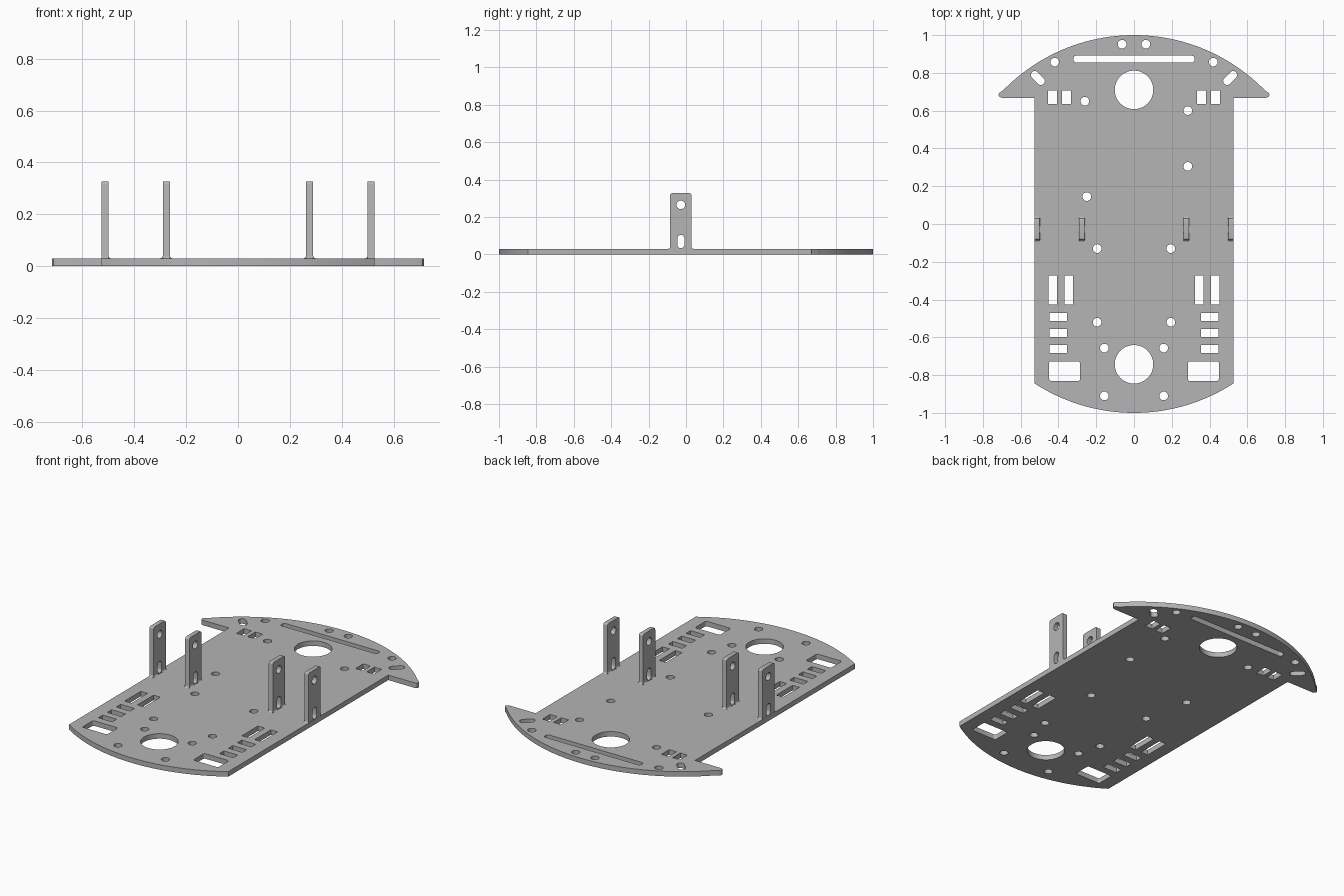
import bpy, bmesh
from math import sin, cos, pi, atan2, sqrt, radians
from mathutils import Matrix, Vector

old = bpy.data.objects.get("Cube")
if old:
    bpy.data.objects.remove(old, do_unlink=True)

T = 0.03     # plate thickness
R = 0.967    # radius of both end arcs
HALF = 0.527  # half width of the deck

grey = bpy.data.materials.new("plain grey")
grey.use_nodes = True
grey.diffuse_color = (0.46, 0.46, 0.46, 1)
grey.node_tree.nodes["Principled BSDF"].inputs["Base Color"].default_value = (0.46, 0.46, 0.46, 1)


def arc(cx, cy, r, a0, a1, n):
    return [(cx + r * cos(a0 + (a1 - a0) * i / n), cy + r * sin(a0 + (a1 - a0) * i / n))
            for i in range(n + 1)]


def circle(x, y, r, n=24):
    return arc(x, y, r, 0, 2 * pi, n)[:-1]


def rect(x0, x1, y0, y1, r=0.0):
    if not r:
        return [(x0, y0), (x1, y0), (x1, y1), (x0, y1)]
    pts = []
    corners = [(x1 - r, y1 - r), (x0 + r, y1 - r), (x0 + r, y0 + r), (x1 - r, y0 + r)]
    for i, (x, y) in enumerate(corners):
        pts += arc(x, y, r, i * pi / 2, (i + 1) * pi / 2, 5)
    return pts


def capsule(a, b, r):
    t = atan2(b[1] - a[1], b[0] - a[0])
    return arc(*b, r, t - pi / 2, t + pi / 2, 8) + arc(*a, r, t + pi / 2, t + 3 * pi / 2, 8)


def sheet(name, loops, thickness, matrix):
    """Fill the first loop, leave the others open, and give it thickness."""
    curve = bpy.data.curves.new(name, "CURVE")
    curve.dimensions = "2D"
    curve.fill_mode = "BOTH"
    curve.extrude = thickness / 2
    for loop in loops:
        s = curve.splines.new("POLY")
        s.points.add(len(loop) - 1)
        for p, (x, y) in zip(s.points, loop):
            p.co = (x, y, 0, 1)
        s.use_cyclic_u = True
    tmp = bpy.data.objects.new(name + "_outline", curve)
    bpy.context.collection.objects.link(tmp)
    dg = bpy.context.evaluated_depsgraph_get()
    mesh = bpy.data.meshes.new_from_object(tmp.evaluated_get(dg))
    bpy.data.objects.remove(tmp, do_unlink=True)
    bpy.data.curves.remove(curve)
    bm = bmesh.new()
    bm.from_mesh(mesh)
    bmesh.ops.remove_doubles(bm, verts=bm.verts, dist=0.0001)
    bmesh.ops.recalc_face_normals(bm, faces=bm.faces)
    bm.transform(matrix)
    bm.to_mesh(mesh)
    bm.free()
    mesh.materials.clear()
    mesh.materials.append(grey)
    mesh.shade_smooth()
    mesh.set_sharp_from_angle(angle=radians(30))
    ob = bpy.data.objects.new(name, mesh)
    bpy.context.collection.objects.link(ob)
    return ob


# Deck outline: wide arc with rounded wing tips, straight sides, shallow arc
tip = atan2(sqrt(R * R - 0.69 ** 2), 0.69)
rear = arc(0, 1 - R, R, tip, pi - tip, 64)
low = atan2(sqrt(R * R - HALF ** 2), HALF)
front = arc(0, R - 1, R, pi + low, 2 * pi - low, 48)
outline = ([(HALF, 0.668), (0.70, 0.668), (0.712, 0.673), (0.718, 0.684), (0.714, 0.693)]
           + rear
           + [(-0.714, 0.693), (-0.718, 0.684), (-0.712, 0.673), (-0.70, 0.668), (-HALF, 0.668)]
           + front)

# Round openings
holes = [circle(0, 0.71, 0.102, 48), circle(0, -0.743, 0.102, 48)]
for x, y in [(-0.26, 0.65), (0.285, 0.6), (0.285, 0.305), (-0.25, 0.145)]:
    holes.append(circle(x, y, 0.023))
for s in (-1, 1):
    for x, y in [(0.063, 0.952), (0.42, 0.857), (0.195, -0.13), (0.195, -0.52),
                 (0.157, -0.657), (0.157, -0.91)]:
        holes.append(circle(s * x, y, 0.023))

# Slots and rectangular windows, mirrored
holes.append(rect(-0.32, 0.32, 0.854, 0.891, 0.015))
for s in (-1, 1):
    holes.append(capsule((s * 0.525, 0.789), (s * 0.493, 0.757), 0.021))
    windows = [(0.333, 0.381, 0.635, 0.708), (0.407, 0.455, 0.635, 0.708),
               (0.323, 0.368, -0.425, -0.272), (0.408, 0.453, -0.425, -0.272)]
    windows += [(0.355, 0.447, y - 0.021, y + 0.021) for y in (-0.492, -0.577, -0.661)]
    for x0, x1, y0, y1 in windows:
        holes.append(rect(*sorted((s * x0, s * x1)), y0, y1))
    holes.append(rect(*sorted((s * 0.285, s * 0.45)), -0.831, -0.727, 0.012))

sheet("deck_plate", [outline] + holes, T, Matrix.Translation((0, 0, T / 2)))

# Upright motor brackets: profile in the y-z plane with a flared foot
Y0, Y1, TOP, MID = -0.085, 0.03, 0.327, -0.0275
profile = (arc(Y1 - 0.012, TOP - 0.012, 0.012, 0, pi / 2, 5)
           + arc(Y0 + 0.012, TOP - 0.012, 0.012, pi / 2, pi, 5)
           + arc(Y0 - 0.01, T + 0.01, 0.01, 0, -pi / 2, 4)
           + [(Y0 - 0.01, T - 0.005), (Y1 + 0.01, T - 0.005)]
           + arc(Y1 + 0.01, T + 0.01, 0.01, 1.5 * pi, pi, 4))
bracket_holes = [circle(MID, 0.265, 0.023),
                 capsule((MID, 0.052), (MID, 0.085), 0.019)]
upright = Matrix(((0, 0, 1, 0), (1, 0, 0, 0), (0, 1, 0, 0), (0, 0, 0, 1)))
W = 0.027


def foot_fillet(name, x, direction):
    """Small concave strip on each side of the slot at the bracket base."""
    d = 0.01
    section = ([(x - direction * 0.002, T - 0.002)]
               + [(x + direction * (d - px), T + d - py)
                  for px, py in arc(0, 0, d, 0, pi / 2, 4)])
    along_y = Matrix(((1, 0, 0, 0), (0, 0, -1, 0), (0, 1, 0, 0), (0, 0, 0, 1)))
    for part, (a, b) in (("front", (Y0, MID - 0.02)), ("back", (MID + 0.02, Y1))):
        sheet(f"{name}_{part}", [section], b - a,
              Matrix.Translation((0, (a + b) / 2, 0)) @ along_y)


for side, s in (("right", -1), ("left", 1)):
    for place, x in (("outer", 0.5125), ("inner", 0.2765)):
        name = f"{side}_{place}_bracket"
        sheet(name, [profile] + bracket_holes, W, Matrix.Translation((s * x, 0, 0)) @ upright)
        foot_fillet(name + "_inside_fillet", s * (x - W / 2), -s)
        if place == "inner":
            foot_fillet(name + "_outside_fillet", s * (x + W / 2), s)
